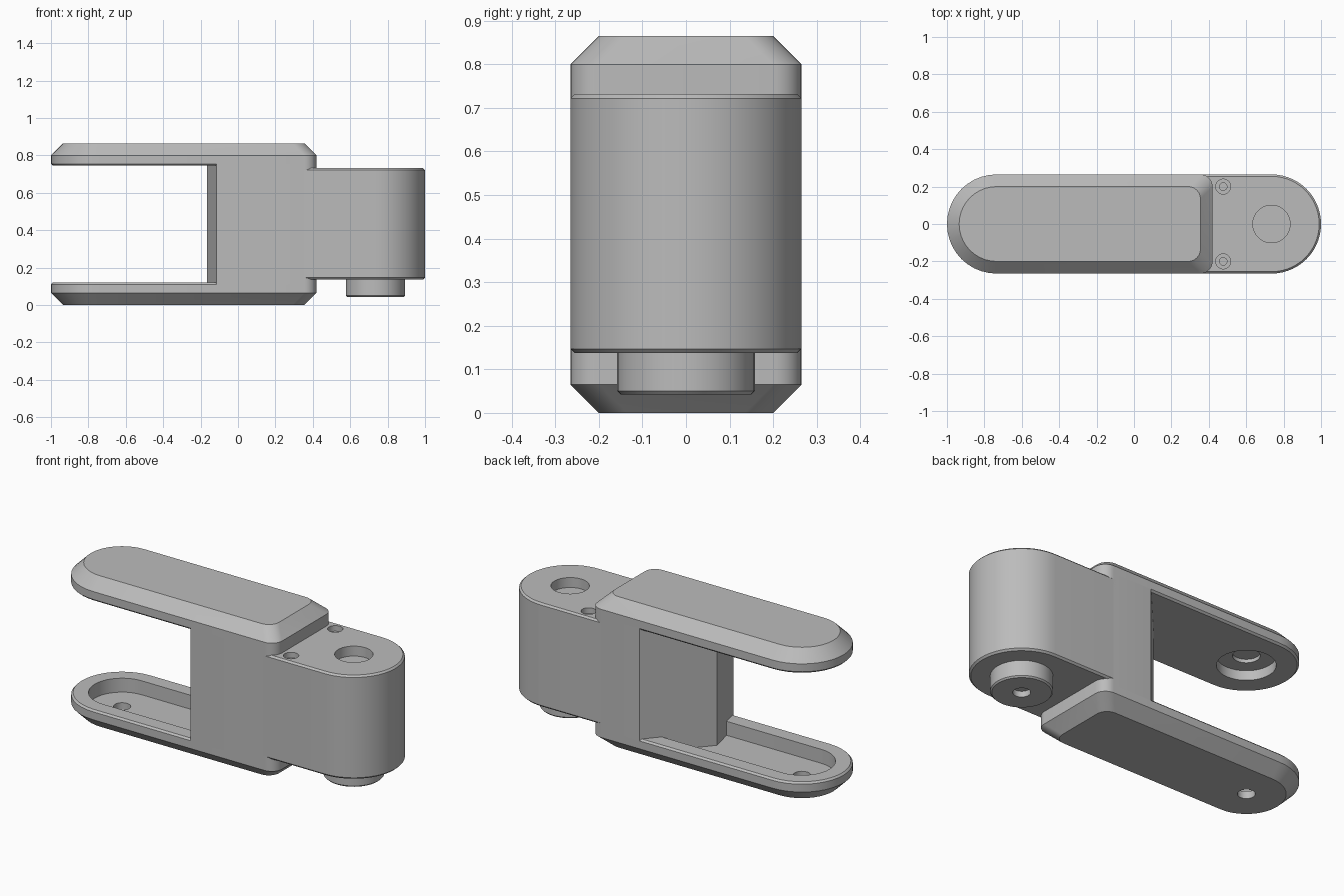
import bpy, bmesh
from math import sin, cos, pi, radians

if "Cube" in bpy.data.objects:
    bpy.data.objects.remove(bpy.data.objects["Cube"])

grey = bpy.data.materials.new("plain_grey")
grey.use_nodes = True
COLOUR = (0.5, 0.5, 0.5, 1)
grey.diffuse_color = COLOUR
grey.node_tree.nodes["Principled BSDF"].inputs["Base Color"].default_value = COLOUR

R = 0.265        # half width of the link
PIVOT = 0.735    # distance of each pivot from the centre
HEIGHT = 0.865


def arc(cx, cy, r, start, end, steps=20):
    angles = [radians(start + (end - start) * i / steps) for i in range(steps + 1)]
    return [(cx + r * cos(a), cy + r * sin(a)) for a in angles]


def circle(cx, cy, r, steps=40):
    return arc(cx, cy, r, 0, 360, steps)[:-1]


def loft(name, layers):
    """Solid through a stack of (z, outline) layers."""
    bm = bmesh.new()
    rings = [[bm.verts.new((x, y, z)) for x, y in outline] for z, outline in layers]
    for a, b in zip(rings, rings[1:]):
        n = len(a)
        for i in range(n):
            j = (i + 1) % n
            bm.faces.new((a[i], a[j], b[j], b[i]))
    bm.faces.new(rings[0][::-1])
    bm.faces.new(rings[-1])
    bmesh.ops.recalc_face_normals(bm, faces=bm.faces)
    mesh = bpy.data.meshes.new(name)
    bm.to_mesh(mesh)
    bm.free()
    mesh.materials.append(grey)
    obj = bpy.data.objects.new(name, mesh)
    bpy.context.collection.objects.link(obj)
    return obj


def select(obj):
    bpy.ops.object.select_all(action='DESELECT')
    obj.select_set(True)
    bpy.context.view_layer.objects.active = obj


def cut(obj, layers):
    cutter = loft("cutter", layers)
    cutter.hide_render = True
    mod = obj.modifiers.new("cut", 'BOOLEAN')
    mod.operation = 'DIFFERENCE'
    mod.solver = 'EXACT'
    mod.object = cutter
    select(obj)
    bpy.ops.object.modifier_apply(modifier=mod.name)
    bpy.data.objects.remove(cutter)


def drill(obj, x, y, r, z0, z1):
    cut(obj, [(z0, circle(x, y, r)), (z1, circle(x, y, r))])


def plate_outline(d):
    """Round at the pivot end, small corners at the other, inset by d."""
    h, c, right = R - d, 0.065, 0.42 - d
    return (arc(-PIVOT, 0, h, 90, 270) + arc(right - c, c - h, c, -90, 0, 8)
            + arc(right - c, h - c, c, 0, 90, 8))


def knuckle_outline(d):
    h = R - d
    return [(0.34, h), (0.34, -h)] + arc(PIVOT, 0, h, -90, 90, 28)


# Lower and upper arms, bevelled on their outer faces
profile = [(0, 0.065), (0.065, 0), (0.11, 0), (0.12, 0.01)]
lower_arm = loft("lower_arm", [(z, plate_outline(d)) for z, d in profile])
upper_arm = loft("upper_arm", [(HEIGHT - z, plate_outline(d)) for z, d in profile])

# Long pocket in the lower arm, stopping at the angled end of the body
pocket = arc(-PIVOT, 0, 0.175, 90, 270) + [(-0.135, -0.175), (-0.165, -0.045), (0.03, 0.175)]
cut(lower_arm, [(0.04, pocket), (0.2, pocket)])
drill(lower_arm, -PIVOT, 0, 0.045, -0.1, 0.1)

# Stepped pivot pocket under the upper arm
drill(upper_arm, -PIVOT, 0, 0.15, 0.7, 0.8)
drill(upper_arm, -PIVOT, 0, 0.07, 0.79, 0.82)

# Body block between the arms, with an angled stop face
body = ([(0.11, R), (-0.165, -0.045), (-0.115, -R)]
        + arc(0.355, 0.065 - R, 0.065, -90, 0, 8) + arc(0.355, R - 0.065, 0.065, 0, 90, 8))
body_block = loft("body_block", [(0.11, body), (HEIGHT - 0.11, body)])

# Round knuckle with small bevels
knuckle = loft("knuckle", [(z, knuckle_outline(d)) for z, d in
                           [(0.137, 0.01), (0.147, 0), (0.722, 0), (0.732, 0.01)]])
drill(knuckle, PIVOT, 0, 0.1, 0.675, 0.8)
for side in (-1, 1):
    drill(knuckle, 0.477, side * 0.2, 0.04, 0.7, 0.8)
    drill(knuckle, 0.477, side * 0.2, 0.02, 0.6, 0.71)

# Pivot boss under the knuckle with its screw socket
boss = loft("pivot_boss", [(z, circle(PIVOT, 0, r)) for z, r in
                           [(0.042, 0.15), (0.05, 0.158), (0.14, 0.158)]])
drill(boss, PIVOT, 0, 0.045, 0, 0.075)

for obj in (lower_arm, upper_arm, body_block, knuckle, boss):
    select(obj)
    bpy.ops.object.shade_smooth_by_angle(angle=radians(25))
